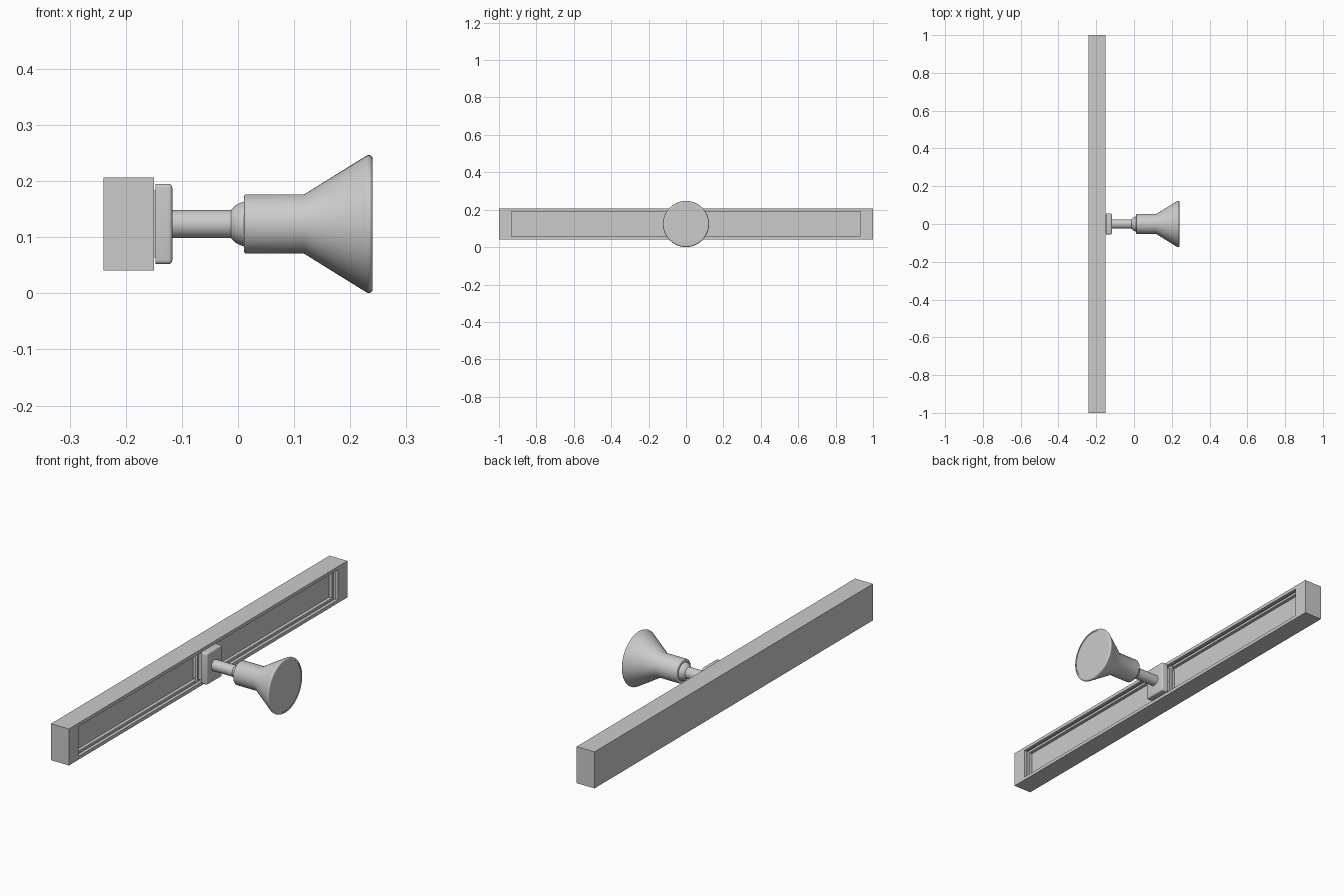
import bpy, bmesh, math
from math import sin, cos, pi

if "Cube" in bpy.data.objects:
    bpy.data.objects.remove(bpy.data.objects["Cube"])

ZC = 0.1235  # height of the lamp axis


def finish(name, bm, smooth=False):
    bmesh.ops.recalc_face_normals(bm, faces=bm.faces)
    me = bpy.data.meshes.new(name)
    bm.to_mesh(me)
    bm.free()
    ob = bpy.data.objects.new(name, me)
    bpy.context.collection.objects.link(ob)
    if smooth:
        bpy.ops.object.select_all(action='DESELECT')
        ob.select_set(True)
        bpy.context.view_layer.objects.active = ob
        bpy.ops.object.shade_smooth_by_angle(angle=math.radians(35))
    return ob


def skin(bm, rings):
    """Join consecutive vertex rings and cap both ends."""
    for a, b in zip(rings, rings[1:]):
        n = len(a)
        for i in range(n):
            j = (i + 1) % n
            bm.faces.new((a[i], a[j], b[j], b[i]))
    bm.faces.new(rings[0])
    bm.faces.new(rings[-1])


def rect_loft(name, sections, bevel=0):
    """Sections are (x, half width in y, half height in z)."""
    bm = bmesh.new()
    skin(bm, [[bm.verts.new((x, sy * hy, ZC + sz * hz))
               for sy, sz in ((-1, -1), (1, -1), (1, 1), (-1, 1))]
              for x, hy, hz in sections])
    if bevel:
        x0 = sections[0][0]
        edges = [e for e in bm.edges if max(v.co.x for v in e.verts) > x0 + 1e-5]
        bmesh.ops.bevel(bm, geom=edges, offset=bevel, segments=4,
                        profile=0.5, affect='EDGES')
    return finish(name, bm, smooth=bevel > 0)


def lathe(name, profile, n=48):
    """Profile points are (x, radius), spun round the lamp axis."""
    bm = bmesh.new()
    skin(bm, [[bm.verts.new((x, r * cos(2 * pi * i / n), ZC + r * sin(2 * pi * i / n)))
               for i in range(n)] for x, r in profile])
    return finish(name, bm, smooth=True)


def arc(cx, cr, rad, a0, a1, steps):
    return [(cx + rad * cos(math.radians(a0 + (a1 - a0) * k / steps)),
             cr + rad * sin(math.radians(a0 + (a1 - a0) * k / steps)))
            for k in range(steps + 1)]


# Rail with a slot in the front and a groove running round the slot walls
SY, SZ, G = 0.933, 0.068, 0.01
rect_loft("track_rail", [
    (-0.24, 1, 0.083), (-0.15, 1, 0.083), (-0.15, SY, SZ),
    (-0.165, SY, SZ), (-0.165, SY + G, SZ + G),
    (-0.18, SY + G, SZ + G), (-0.18, SY, SZ), (-0.195, SY, SZ)])

# Sliding insert that grips the groove
rect_loft("slider_insert", [
    (-0.194, 0.046, 0.06), (-0.179, 0.046, 0.06), (-0.179, 0.055, 0.072),
    (-0.166, 0.055, 0.072), (-0.166, 0.046, 0.06), (-0.145, 0.046, 0.06)])

# Mounting plate outside the rail
rect_loft("mount_plate", [(-0.147, 0.055, 0.0715), (-0.117, 0.055, 0.0715)], bevel=0.007)

# Stem and rounded joint
lathe("stem", [(-0.12, 0.025), (0.0, 0.025)])
lathe("joint_dome", arc(0.02, 0, 0.041, 178, 90, 12))

# Lamp body, flared shade and rolled rim
lathe("lamp_shade",
      [(0.011, 0.049)] + arc(0.015, 0.049, 0.004, 180, 90, 4)[1:]
      + [(0.118, 0.053)] + arc(0.233, 0.116, 0.007, 122, 0, 8)
      + [(0.24, 0.113), (0.238, 0.113)])
